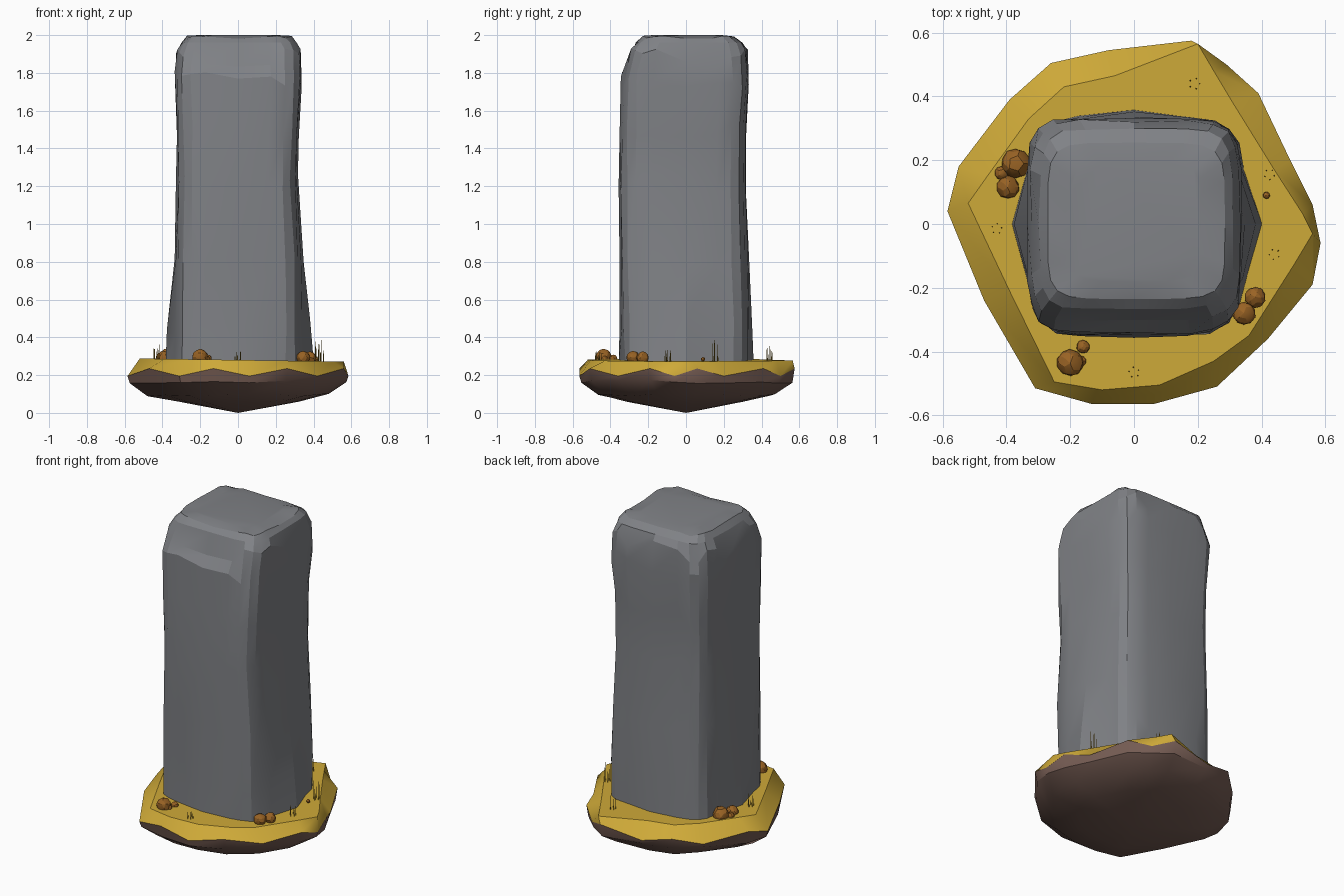
import bpy, bmesh, random
from math import sin, cos, radians, pi, copysign
from mathutils import Matrix, Vector

if "Cube" in bpy.data.objects:
    bpy.data.objects.remove(bpy.data.objects["Cube"], do_unlink=True)
rng = random.Random(4)


def material(name, rgb):
    mat = bpy.data.materials.new(name)
    mat.use_nodes = True
    mat.diffuse_color = (*rgb, 1)
    mat.node_tree.nodes["Principled BSDF"].inputs["Base Color"].default_value = (*rgb, 1)
    return mat


stone = material("grey stone", (0.215, 0.222, 0.238))
grass = material("golden turf", (0.62, 0.4, 0.04))
earth = material("brown earth", (0.175, 0.105, 0.085))
pebble = material("rusty pebble", (0.32, 0.125, 0.018))
straw = material("dry straw", (0.36, 0.23, 0.025))


def finish(name, bm, mats, angle=None):
    bmesh.ops.recalc_face_normals(bm, faces=bm.faces)
    mesh = bpy.data.meshes.new(name)
    bm.to_mesh(mesh)
    bm.free()
    for mat in mats:
        mesh.materials.append(mat)
    obj = bpy.data.objects.new(name, mesh)
    bpy.context.collection.objects.link(obj)
    if angle:
        bpy.ops.object.select_all(action="DESELECT")
        obj.select_set(True)
        bpy.context.view_layer.objects.active = obj
        bpy.ops.object.shade_smooth_by_angle(angle=radians(angle))
    return obj


def loft(bm, rings):
    """Skin a stack of closed rings; returns the vertex rings."""
    loops = [[bm.verts.new(p) for p in ring] for ring in rings]
    for a, b in zip(loops, loops[1:]):
        for i in range(len(a)):
            j = (i + 1) % len(a)
            bm.faces.new((a[i], a[j], b[j], b[i]))
    return loops


# Ground slab: pairs of (outer edge, top edge) corners
rim = [((.18, .575), (.20, .565)), ((.29, .50), (.25, .48)), ((.39, .41), (.31, .38)),
       ((.49, .20), (.44, .17)), ((.56, .06), (.53, .03)), ((.585, -.06), (.56, -.03)),
       ((.56, -.19), (.50, -.13)), ((.42, -.36), (.36, -.35)), ((.26, -.51), (.25, -.43)),
       ((.06, -.565), (.08, -.505)), ((-.13, -.565), (-.10, -.52)), ((-.31, -.515), (-.25, -.495)),
       ((-.47, -.24), (-.39, -.21)), ((-.585, .04), (-.52, .065)), ((-.55, .18), (-.46, .15)),
       ((-.39, .39), (-.33, .33)), ((-.26, .505), (-.22, .43)), ((-.08, .545), (-.06, .465))]


def under(scale, z, wobble):
    return [(o[0] * scale, o[1] * scale, z + rng.uniform(-wobble, wobble)) for o, _ in rim]


bm = bmesh.new()
turf_top = [(x, y, .28 - .015 * x) for _, (x, y) in rim]
turf_edge = [(*o, .195 if i % 2 else .235) for i, (o, _) in enumerate(rim)]
loops = loft(bm, [turf_top, turf_edge, under(.98, .165, .01), under(.82, .095, .008),
                  under(.55, .06, .004)])
bm.faces.new(loops[0])
tip = bm.verts.new((0, 0, 0))
for a, b in zip(loops[-1], loops[-1][1:] + loops[-1][:1]):
    bm.faces.new((a, b, tip))
turf = set(loops[0] + loops[1])
for face in bm.faces:
    face.material_index = 0 if turf.issuperset(face.verts) else 1
finish("ground_slab", bm, [grass, earth], 38)

# Standing stone: height, left, right, front and back reach, side bulge
levels = [(.25, .332, .34, .335, .335, .058), (.45, .33, .338, .338, .335, .042),
          (.8, .326, .333, .343, .326, .012), (1.22, .322, .312, .353, .312, .004),
          (1.5, .325, .32, .35, .32, 0), (1.76, .335, .335, .343, .335, 0),
          (1.88, .325, .332, .305, .325, 0), (1.96, .297, .308, .268, .30, 0),
          (1.993, .27, .285, .235, .255, 0), (2.0, .2, .21, .18, .19, 0)]
quadrant = (0, 8, 25, 45, 65, 82)
angles = [radians(q + 90 * k) for k in range(4) for q in quadrant]


def stone_ring(z, left, right, front, back, bulge):
    ring = []
    shaft, crest = .3 < z < 1.9, z > 1.97
    for t in angles:
        c, s = cos(t), sin(t)
        u, v = (copysign(abs(w) ** (1 / 3), w) for w in (c, s))
        # the foot swells out along the middle of each side
        x = u * (right if c > 0 else left) + copysign(bulge, c) * max(0, 1 - abs(v) * 1.6)
        y = v * (back if s > 0 else front) + copysign(bulge * .45, s) * max(0, 1 - abs(u) * 1.6)
        chip = 1 if crest else 1 + rng.uniform(-.018, .012)
        lift = rng.uniform(-.05, .05) if shaft else 0
        if crest and z < 2:
            lift = rng.uniform(-.014, .005)
        ring.append((x * chip, y * chip, z + lift))
    return ring


bm = bmesh.new()
loops = loft(bm, [stone_ring(*level) for level in levels])
bm.faces.new(loops[0])
bm.faces.new(loops[-1])
finish("standing_stone", bm, [stone], 17)

# Pebbles clustered around the stone
pebbles = [(-.37, .19, .046), (-.395, .115, .036), (-.415, .16, .022), (.38, -.23, .033),
           (.345, -.28, .036), (-.20, -.435, .043), (-.16, -.385, .021), (-.168, -.43, .018),
           (.415, .09, .011)]
for n, (x, y, r) in enumerate(pebbles):
    bm = bmesh.new()
    bmesh.ops.create_icosphere(bm, subdivisions=2, radius=r,
                               matrix=Matrix.Translation((x, y, .28 + r * .35)))
    for v in bm.verts:
        v.co += Vector([rng.uniform(-.04, .04) * r for _ in range(3)])
    finish(f"pebble_{n + 1}", bm, [pebble], 20)

# Tufts of thin straw blades: position and height
tufts = [(.19, .44, .08), (.425, .155, .12), (.44, -.095, .06), (0, -.465, .055), (-.43, -.015, .09)]
for n, (x, y, height) in enumerate(tufts):
    bm = bmesh.new()
    for k in range(5):
        t = 2 * pi * k / 5 + n
        tall = height * rng.uniform(.55, 1)
        place = Matrix.Translation((x + .016 * cos(t), y + .016 * sin(t), .27 + tall / 2))
        bmesh.ops.create_cone(bm, cap_ends=True, segments=4, radius1=.0028, radius2=.001,
                              depth=tall + .01, matrix=place)
    finish(f"straw_tuft_{n + 1}", bm, [straw])
